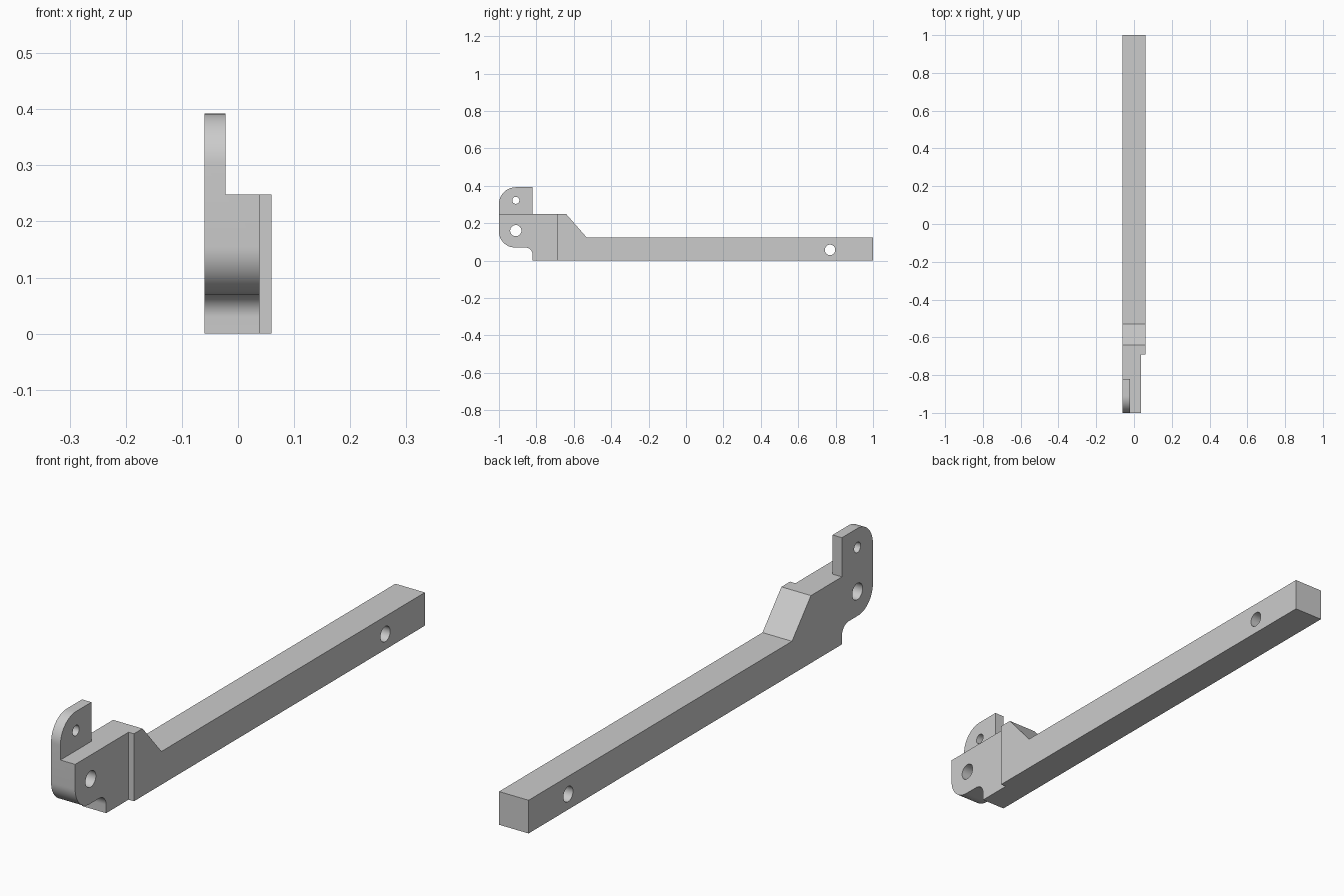
import bpy, bmesh, math

cube = bpy.data.objects.get("Cube")
if cube:
    bpy.data.objects.remove(cube, do_unlink=True)

HALF = 0.06      # half the bar width
EAR_X = -0.022   # inner face of the ear
STEP_X = 0.038   # face of the thinned head

grey = bpy.data.materials.new("plain grey")
grey.use_nodes = True
grey.diffuse_color = (0.6, 0.6, 0.6, 1)
grey.node_tree.nodes["Principled BSDF"].inputs["Base Color"].default_value = (0.6, 0.6, 0.6, 1)


def arc(y, z, r, start, end, steps=16):
    """Points along an arc in the side plane, angles in degrees."""
    angles = [math.radians(start + (end - start) * i / steps) for i in range(steps + 1)]
    return [(y + r * math.cos(a), z + r * math.sin(a)) for a in angles]


def slab(name, outline, x0, x1):
    """Extrude a side outline across x."""
    bm = bmesh.new()
    face = bm.faces.new([bm.verts.new((x0, y, z)) for y, z in outline])
    moved = bmesh.ops.extrude_face_region(bm, geom=[face])["geom"]
    verts = [v for v in moved if isinstance(v, bmesh.types.BMVert)]
    bmesh.ops.translate(bm, verts=verts, vec=(x1 - x0, 0, 0))
    bmesh.ops.recalc_face_normals(bm, faces=bm.faces)
    mesh = bpy.data.meshes.new(name)
    bm.to_mesh(mesh)
    bm.free()
    mesh.materials.append(grey)
    obj = bpy.data.objects.new(name, mesh)
    bpy.context.collection.objects.link(obj)
    return obj


def box(y0, y1, z0, z1):
    return [(y0, z0), (y1, z0), (y1, z1), (y0, z1)]


# Lever: bar, sloped shoulder, ear and hooked head in one outline
outline = [(-0.82, 0), (1, 0), (1, 0.122), (-0.53, 0.122), (-0.64, 0.248),
           (-0.82, 0.248), (-0.82, 0.392)]
outline += arc(-0.91, 0.302, 0.09, 90, 180)       # rounded top of the ear
outline += arc(-0.915, 0.155, 0.085, 180, 270)    # rounded chin
outline += arc(-0.86, 0.03, 0.04, 90, 0)          # fillet under the head
lever = slab("lever_arm", outline, -HALF, HALF)

# Reliefs beside the ear and head, then the pin holes
cutters = [
    slab("ear_relief", box(-1.1, -0.8, 0.248, 0.5), EAR_X, 0.1),
    slab("head_relief", box(-1.1, -0.69, -0.1, 0.5), STEP_X, 0.1),
]
for name, y, z, r in [("ear_hole", -0.91, 0.322, 0.019),
                      ("pivot_hole", -0.91, 0.16, 0.03),
                      ("end_hole", 0.77, 0.057, 0.028)]:
    cutters.append(slab(name, arc(y, z, r, 0, 360, 32)[:-1], -0.1, 0.1))

bpy.context.view_layer.objects.active = lever
for cutter in cutters:
    mod = lever.modifiers.new(cutter.name, "BOOLEAN")
    mod.operation = "DIFFERENCE"
    mod.solver = "EXACT"
    mod.object = cutter
    bpy.ops.object.modifier_apply(modifier=mod.name)
    bpy.data.objects.remove(cutter, do_unlink=True)

# Smooth the rounds and holes, keep the machined edges crisp
bpy.ops.object.select_all(action="DESELECT")
lever.select_set(True)
bpy.ops.object.shade_smooth_by_angle(angle=math.radians(30))
